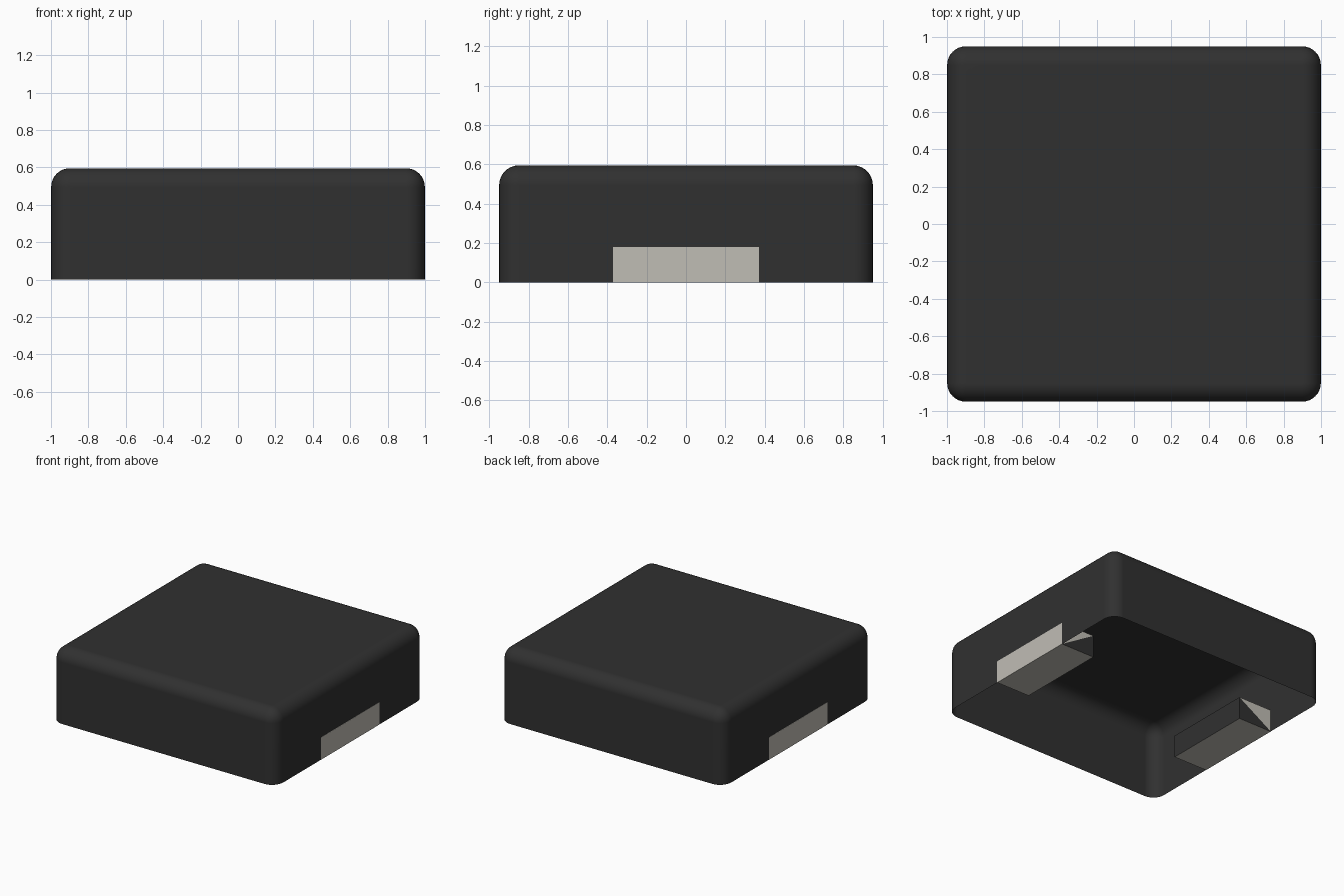
import bpy
import bmesh

if "Cube" in bpy.data.objects:
    bpy.data.objects.remove(bpy.data.objects["Cube"])


def material(name, rgb):
    m = bpy.data.materials.new(name)
    m.diffuse_color = (*rgb, 1)
    m.use_nodes = True
    m.node_tree.nodes["Principled BSDF"].inputs["Base Color"].default_value = m.diffuse_color
    return m


charcoal = material("charcoal", (0.03, 0.03, 0.03))
warm_metal = material("warm_metal", (0.53, 0.51, 0.46))


def add_object(name, bm, mats):
    mesh = bpy.data.meshes.new(name)
    bm.to_mesh(mesh)
    bm.free()
    for m in mats:
        mesh.materials.append(m)
    ob = bpy.data.objects.new(name, mesh)
    bpy.context.collection.objects.link(ob)
    return ob


# Housing: rounded shell, open underneath
HX, HY, H = 0.999, 0.95, 0.595
bm = bmesh.new()
bmesh.ops.create_cube(bm, size=1)
for v in bm.verts:
    v.co = (v.co.x * 2 * HX, v.co.y * 2 * HY, (v.co.z + 0.5) * H)
bottom = [f for f in bm.faces if f.normal.z < -0.5]
bmesh.ops.delete(bm, geom=bottom, context='FACES_ONLY')
rounded = [e for e in bm.edges if len(e.link_faces) == 2]
bmesh.ops.bevel(bm, geom=rounded, offset=0.1, offset_type='OFFSET',
                segments=8, profile=0.5, affect='EDGES', clamp_overlap=True)
for f in bm.faces:
    f.smooth = True
housing = add_object("housing", bm, [charcoal])
weighted = housing.modifiers.new("flat_sides", 'WEIGHTED_NORMAL')
weighted.weight = 100
weighted.keep_sharp = True


# Terminals: metal outside and underneath, dark block toward the middle
def terminal(name, side):
    bm = bmesh.new()
    profile = [(0.7, 0), (1.0, 0), (1.0, 0.18), (0.7, 0.18)]
    near, far = ([bm.verts.new((side * x, y, z)) for x, z in profile]
                 for y in (-0.37, 0.37))
    for i in range(4):
        j = (i + 1) % 4
        f = bm.faces.new((near[i], near[j], far[j], far[i]))
        f.material_index = 1 if i == 3 else 0
    # ends are split along the diagonal
    for ring in (near, far):
        bm.faces.new((ring[0], ring[1], ring[3])).material_index = 1
        bm.faces.new((ring[1], ring[2], ring[3])).material_index = 0
    bmesh.ops.recalc_face_normals(bm, faces=bm.faces[:])
    add_object(name, bm, [warm_metal, charcoal])


terminal("right_terminal", 1)
terminal("left_terminal", -1)
